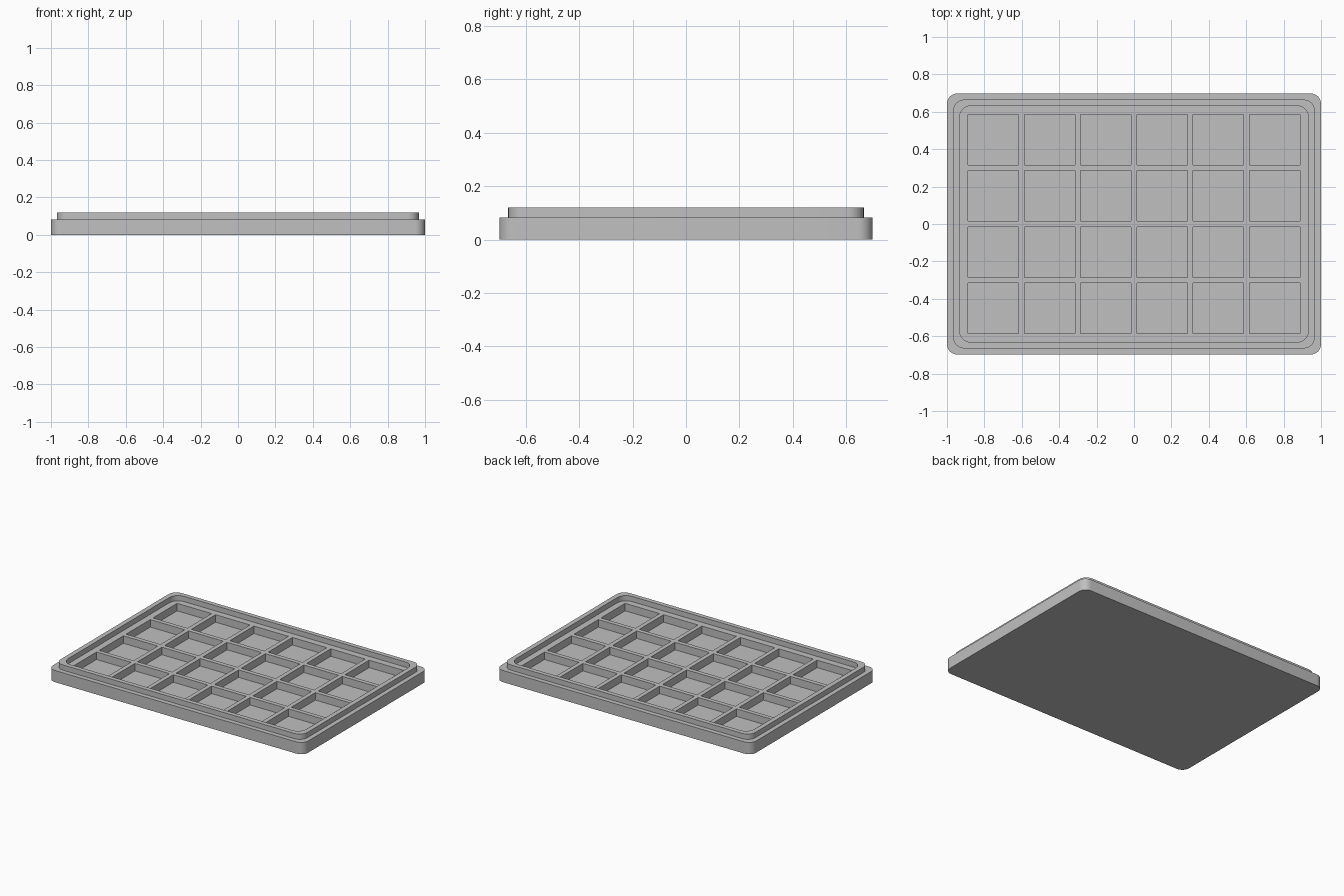
import bpy
import bmesh
from math import cos, sin, pi, radians

cube = bpy.data.objects.get("Cube")
if cube:
    bpy.data.objects.remove(cube, do_unlink=True)

# One plain grey for the whole moulding
grey = bpy.data.materials.new("mid_grey")
color = (0.53, 0.53, 0.53, 1)
grey.diffuse_color = color
grey.use_nodes = True
grey.node_tree.nodes["Principled BSDF"].inputs["Base Color"].default_value = color

# Heights and pocket layout
LEDGE, RIM, FLOOR = 0.083, 0.12, 0.03
COLS, ROWS, PITCH, CELL = 6, 4, 0.3008, 0.27
CORNER_STEPS = 8

bm = bmesh.new()


def rounded_loop(hx, hy, r, z):
    """Vertices of a rounded rectangle, counter-clockwise."""
    verts = []
    for k, (sx, sy) in enumerate([(1, 1), (-1, 1), (-1, -1), (1, -1)]):
        for i in range(CORNER_STEPS + 1):
            a = (k + i / CORNER_STEPS) * pi / 2
            verts.append(bm.verts.new((sx * (hx - r) + r * cos(a),
                                       sy * (hy - r) + r * sin(a), z)))
    return verts


def square_loop(cx, cy, half, z):
    """Vertices of a square, counter-clockwise."""
    return [bm.verts.new((cx + sx * half, cy + sy * half, z))
            for sx, sy in [(1, 1), (-1, 1), (-1, -1), (1, -1)]]


def bridge(a, b):
    """Quads between two loops of equal length."""
    n = len(a)
    for i in range(n):
        j = (i + 1) % n
        bm.faces.new((a[i], a[j], b[j], b[i]))


def loop_edges(loop):
    return [bm.edges.get((v, loop[i - 1])) for i, v in enumerate(loop)]


# Outer wall, step, raised rim and inner rim wall
outline = [
    rounded_loop(1, 0.698, 0.055, 0),
    rounded_loop(1, 0.698, 0.055, LEDGE),
    rounded_loop(0.967, 0.665, 0.06, LEDGE),
    rounded_loop(0.967, 0.665, 0.06, RIM),
    rounded_loop(0.933, 0.633, 0.065, RIM),
    rounded_loop(0.933, 0.633, 0.065, LEDGE),
]
for lower, upper in zip(outline, outline[1:]):
    bridge(lower, upper)
bm.faces.new(outline[0][::-1])

# Square pockets
top_edges = loop_edges(outline[-1])
for col in range(COLS):
    for row in range(ROWS):
        cx = (col - (COLS - 1) / 2) * PITCH
        cy = (row - (ROWS - 1) / 2) * PITCH
        mouth = square_loop(cx, cy, CELL / 2, LEDGE)
        floor = square_loop(cx, cy, CELL / 2, FLOOR)
        bridge(mouth, floor)
        bm.faces.new(floor)
        top_edges += loop_edges(mouth)

# Flat web between the pockets and the rim
bmesh.ops.triangle_fill(bm, edges=top_edges, use_beauty=True, normal=(0, 0, 1))
bmesh.ops.recalc_face_normals(bm, faces=bm.faces[:])

mesh = bpy.data.meshes.new("pocket_tray")
bm.to_mesh(mesh)
bm.free()
mesh.materials.append(grey)
tray = bpy.data.objects.new("pocket_tray", mesh)
bpy.context.collection.objects.link(tray)

# Smooth rounded corners, sharp rims
bpy.ops.object.select_all(action="DESELECT")
tray.select_set(True)
bpy.context.view_layer.objects.active = tray
bpy.ops.object.shade_smooth_by_angle(angle=radians(30))
